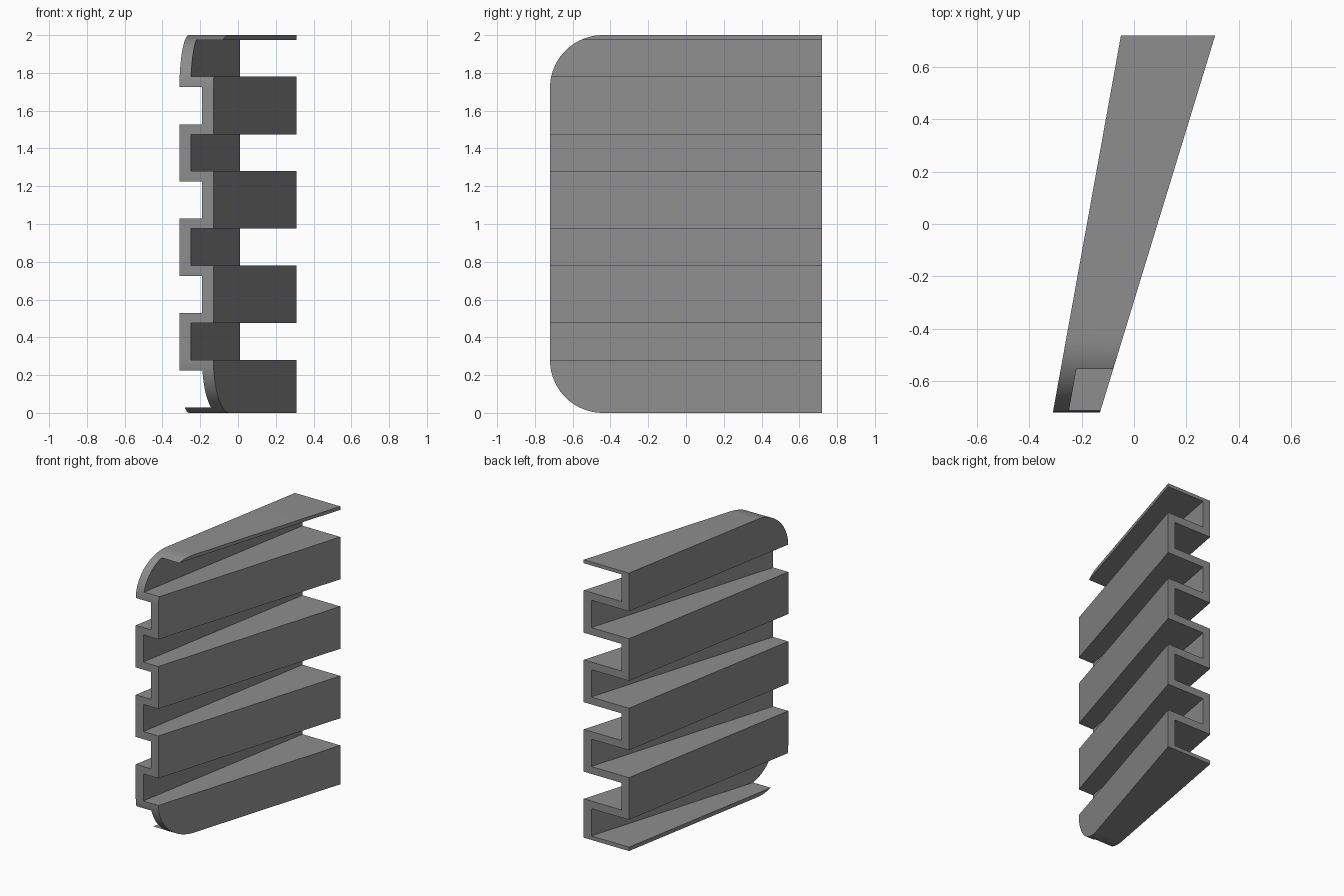
import bpy
import bmesh
import math

if "Cube" in bpy.data.objects:
    bpy.data.objects.remove(bpy.data.objects["Cube"])

HALF_Y = 0.72      # half depth
HEIGHT = 2.0
RADIUS = 0.28      # rounded front corners
EXTRA = 0.05       # surplus trimmed off by the outline cutter
WALL = 0.06


def prism(name, ring_a, ring_b):
    """Solid between two matching closed outlines."""
    bm = bmesh.new()
    a = [bm.verts.new(p) for p in ring_a]
    b = [bm.verts.new(p) for p in ring_b]
    bm.faces.new(a)
    bm.faces.new(b[::-1])
    for i in range(len(a)):
        j = (i + 1) % len(a)
        bm.faces.new((a[i], b[i], b[j], a[j]))
    bmesh.ops.recalc_face_normals(bm, faces=bm.faces)
    mesh = bpy.data.meshes.new(name)
    bm.to_mesh(mesh)
    bm.free()
    ob = bpy.data.objects.new(name, mesh)
    bpy.context.collection.objects.link(ob)
    return ob


# Corrugated section: 0/1 = outer/inner face of left walls, 2/3 = of right walls
section = [(0, -EXTRA), (3, -EXTRA)]
for k in range(4):
    z = 0.5 * k
    section += [(3, z + 0.28), (1, z + 0.28), (1, z + 0.475), (3, z + 0.475)]
section += [(3, HEIGHT + EXTRA), (0, HEIGHT + EXTRA)]
for k in reversed(range(4)):
    z = 0.5 * k
    section += [(0, z + 0.225), (2, z + 0.225), (2, z + 0.028), (0, z + 0.028)]


def section_at(y):
    """Section placed at depth y; it widens and shifts right towards the back."""
    t = (y + HALF_Y) / (2 * HALF_Y)
    left, right = -0.31 + 0.26 * t, -0.13 + 0.44 * t
    xs = (left, left + WALL, right - WALL, right)
    return [(xs[i], y, z) for i, z in section]


panel = prism("corrugated_panel", section_at(-HALF_Y - EXTRA), section_at(HALF_Y + EXTRA))

# Side outline with rounded front corners
outline = [(HALF_Y, 0), (HALF_Y, HEIGHT)]
STEPS = 20
for centre_z, start in ((HEIGHT - RADIUS, 90), (RADIUS, 180)):
    for i in range(STEPS + 1):
        a = math.radians(start + 90 * i / STEPS)
        outline.append((-HALF_Y + RADIUS + RADIUS * math.cos(a),
                        centre_z + RADIUS * math.sin(a)))
cutter = prism("outline_cutter", [(-1, y, z) for y, z in outline],
               [(1, y, z) for y, z in outline])
cutter.hide_render = True

# Trim the panel to the outline
trim = panel.modifiers.new("trim", "BOOLEAN")
trim.operation = "INTERSECT"
trim.solver = "EXACT"
trim.object = cutter
bpy.context.view_layer.objects.active = panel
panel.select_set(True)
bpy.ops.object.modifier_apply(modifier=trim.name)
bpy.data.objects.remove(cutter)

# Smooth rounded corners, sharp folds
bpy.ops.object.shade_smooth_by_angle(angle=math.radians(30))

grey = bpy.data.materials.new("mid_grey")
grey.diffuse_color = (0.27, 0.27, 0.27, 1)
grey.use_nodes = True
grey.node_tree.nodes["Principled BSDF"].inputs["Base Color"].default_value = grey.diffuse_color
panel.data.materials.clear()
panel.data.materials.append(grey)
